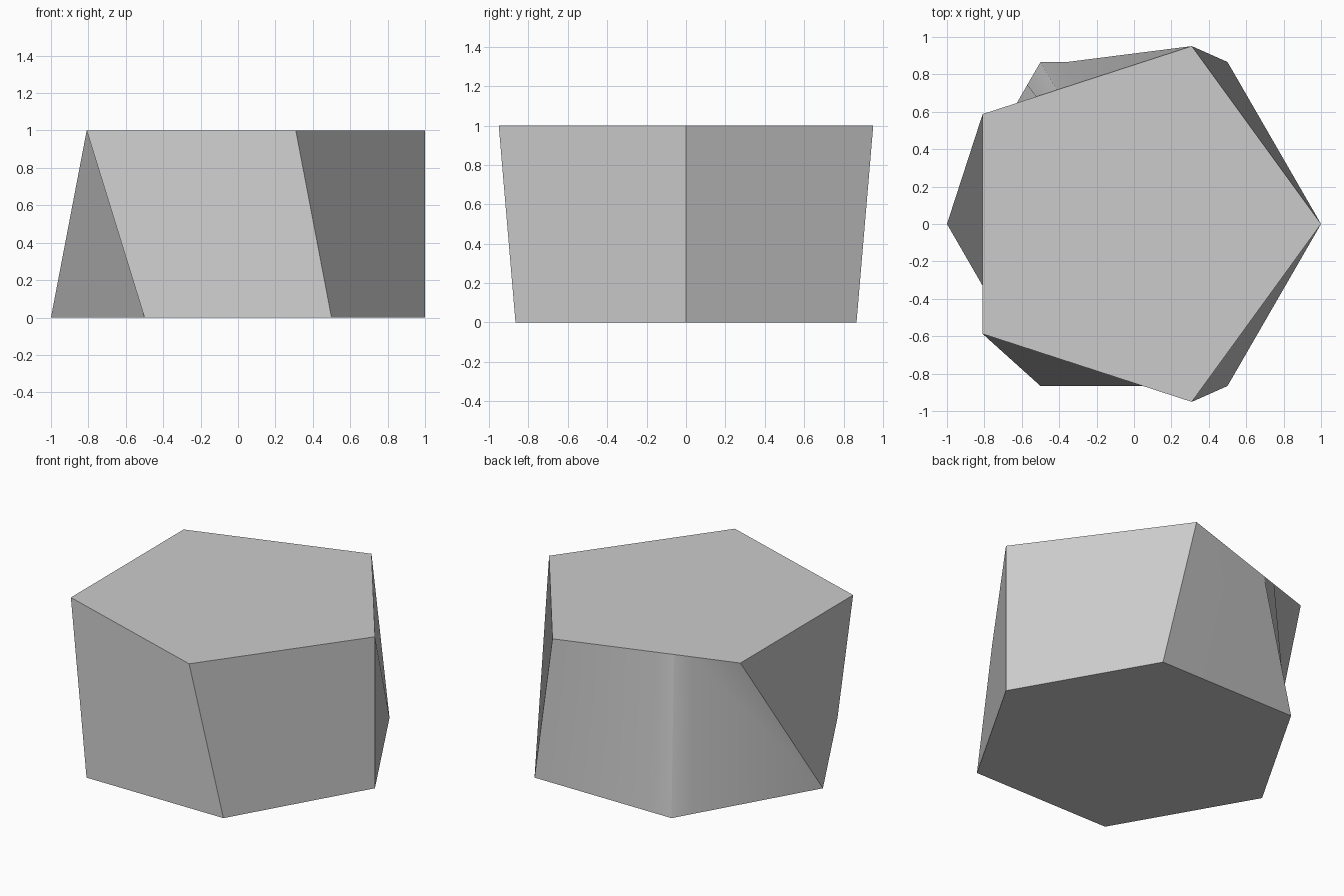
import bpy
import bmesh
from math import cos, pi, radians, sin

if "Cube" in bpy.data.objects:
    bpy.data.objects.remove(bpy.data.objects["Cube"])


def on_polygon(sides, deg, z):
    """Point where a ray at the given angle meets a unit polygon."""
    step = 2 * pi / sides
    a = radians(deg)
    r = cos(step / 2) / cos(a % step - step / 2)
    return (r * cos(a), r * sin(a), z)


# Matching angles: hexagon base, pentagon top
pairs = [(0, 0), (60, 72), (112.5, 112.5), (120, 120), (127.5, 127.5),
         (180, 144), (240, 216), (300, 288)]

bm = bmesh.new()
base = [bm.verts.new(on_polygon(6, b, 0)) for b, t in pairs]
top = [bm.verts.new(on_polygon(5, t, 1)) for b, t in pairs]

# Lofted walls
n = len(pairs)
for i in range(n):
    j = (i + 1) % n
    bm.faces.new((top[i], base[i], base[j], top[j]))

# Flat caps
bm.faces.new(top)
bm.faces.new(base[::-1])

mesh = bpy.data.meshes.new("lofted_prism")
bm.to_mesh(mesh)
bm.free()
obj = bpy.data.objects.new("lofted_prism", mesh)
bpy.context.collection.objects.link(obj)
bpy.context.view_layer.objects.active = obj
obj.select_set(True)
bpy.ops.object.shade_smooth_by_angle(angle=radians(30))
